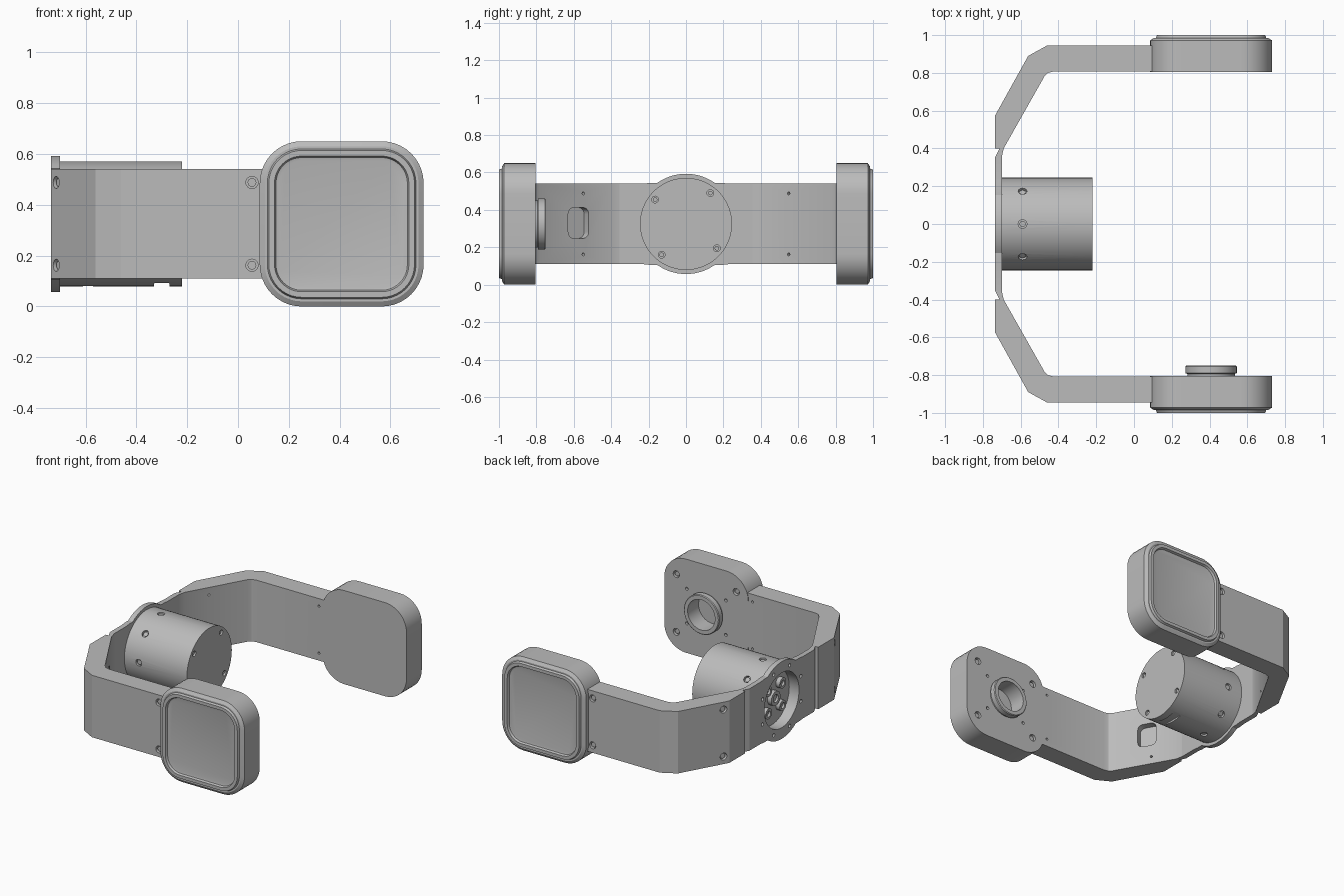
import bpy, bmesh
from math import sin, cos, pi, sqrt
from mathutils import Vector, Matrix

if "Cube" in bpy.data.objects:
    bpy.data.objects.remove(bpy.data.objects["Cube"], do_unlink=True)

GREY = (0.5, 0.5, 0.5, 1)
mat = bpy.data.materials.new("plain_grey")
mat.use_nodes = True
mat.diffuse_color = GREY
mat.node_tree.nodes["Principled BSDF"].inputs["Base Color"].default_value = GREY

ZC = 0.325                      # height of the common centre line
PAD_X = 0.408                   # centre of the end housings
X, Z = Vector((1, 0, 0)), Vector((0, 0, 1))


def cyl(bm, start, axis, r, depth, segs=24):
    """Closed cylinder growing from start along axis."""
    axis = Vector(axis).normalized()
    m = Matrix.Translation(Vector(start) + axis * depth / 2) @ Z.rotation_difference(axis).to_matrix().to_4x4()
    bmesh.ops.create_cone(bm, cap_ends=True, segments=segs, radius1=r, radius2=r, depth=depth, matrix=m)


def loft(bm, rings, caps=True):
    """Skin a list of equal-length closed loops; without caps the loops join up."""
    vs = [[bm.verts.new(p) for p in ring] for ring in rings]
    n = len(vs[0])
    pairs = list(zip(vs, vs[1:])) + ([] if caps else [(vs[-1], vs[0])])
    for a, b in pairs:
        for i in range(n):
            j = (i + 1) % n
            bm.faces.new((a[i], a[j], b[j], b[i]))
    if caps:
        bm.faces.new(vs[0])
        bm.faces.new(vs[-1])


def rounded_rect(w, h, r, steps=10):
    pts = []
    for q, (sx, sy) in enumerate(((1, 1), (-1, 1), (-1, -1), (1, -1))):
        for k in range(steps + 1):
            a = (q + k / steps) * pi / 2
            pts.append((sx * (w / 2 - r) + r * cos(a), sy * (h / 2 - r) + r * sin(a)))
    return pts


def make(name, bm):
    bmesh.ops.recalc_face_normals(bm, faces=bm.faces)
    me = bpy.data.meshes.new(name)
    bm.to_mesh(me)
    bm.free()
    ob = bpy.data.objects.new(name, me)
    me.materials.append(mat)
    bpy.context.collection.objects.link(ob)
    return ob


def cut(ob, bm):
    """Subtract the cutter mesh and bake the result."""
    cutter = make("cutter", bm)
    cutter.hide_render = True
    mod = ob.modifiers.new("holes", "BOOLEAN")
    mod.operation, mod.solver, mod.use_self, mod.object = "DIFFERENCE", "EXACT", True, cutter
    bpy.context.view_layer.update()
    dg = bpy.context.evaluated_depsgraph_get()
    me = bpy.data.meshes.new_from_object(ob.evaluated_get(dg))
    ob.modifiers.clear()
    ob.data = me
    bpy.data.objects.remove(cutter, do_unlink=True)


parts = []
SLOPE = Vector((0.175, 0.31, 0)).normalized()
corner_z = (ZC - 0.163, ZC + 0.163)

# Bent side arms, right (-y) and left (+y)
ARM = [(0.15, 0.945), (-0.46, 0.945), (-0.56, 0.89), (-0.735, 0.575), (-0.735, 0.4), (-0.712, 0.4),
       (-0.735, 0.355), (-0.7, 0.355), (-0.69, 0.4), (-0.475, 0.78), (-0.455, 0.8), (-0.425, 0.808), (0.15, 0.808)]
for s, side in ((-1, "right"), (1, "left")):
    bm = bmesh.new()
    loft(bm, [[(x, s * y, ZC + h) for x, y in ARM] for h in (-0.215, 0.215)])
    arm = make(side + "_arm", bm)
    holes, heads = bmesh.new(), bmesh.new()
    out = Vector((-SLOPE.y, s * SLOPE.x, 0))
    for z in corner_z:
        for p, n in ((Vector((-0.715, s * 0.61, z)), out), (Vector((0.055, s * 0.945, z)), Vector((0, s, 0)))):
            cyl(holes, p + n * 0.05, -n, 0.024, 0.075)
            cyl(holes, p, -n, 0.008, 0.2, 12)
            cyl(heads, p - n * 0.025, n, 0.017, 0.015)
    if s < 0:
        # Cable pocket on the inner slanted face
        run, c = Vector((SLOPE.x, -SLOPE.y, 0)), Vector((-0.591, -0.575, 0.33))
        loft(holes, [[c + run * u + Z * v + out * d for u, v in rounded_rect(0.126, 0.165, 0.035, 5)]
                     for d in (-0.03, 0.05)])
    cut(arm, holes)
    parts += [arm, make(side + "_arm_screws", heads)]

# Round back plate flaring into the arms
R = 0.268
top = [(0.355, 0.215), (0.23, 0.215), (0.195, 0.219)]
top += [(y, sqrt(R * R - y * y)) for y in (R * sin(a * pi / 36) for a in range(7, -8, -1))]
top += [(-y, h) for y, h in reversed(top[:3])]
outline = top + [(y, -h) for y, h in reversed(top)]
bm = bmesh.new()
loft(bm, [[(x, y, ZC + h) for y, h in outline] for x in (-0.735, -0.7)])
plate = make("back_plate", bm)
holes = bmesh.new()
cyl(holes, (-0.8, 0, ZC), X, 0.19, 0.2, 48)
for k in range(8):
    a = (k + 0.5) * pi / 4
    cyl(holes, (-0.75, 0.228 * cos(a), ZC + 0.228 * sin(a)), X, 0.012, 0.03, 12)
cut(plate, holes)
parts.append(plate)

# Motor drum with a rear bore, face holes, side holes and a slot below
bm = bmesh.new()
cyl(bm, (-0.7, 0, ZC), X, 0.246, 0.48, 72)
motor = make("motor_drum", bm)
holes, heads = bmesh.new(), bmesh.new()
cyl(holes, (-0.75, 0, ZC), X, 0.19, 0.09, 48)
for k in range(8):
    d = Vector((0, cos(k * pi / 4), sin(k * pi / 4)))
    p = Vector((-0.59, 0, ZC))
    cyl(holes, p + d * 0.23, d, 0.023, 0.05)
    cyl(heads, p + d * 0.22, d, 0.016, 0.018)
for y, z in ((-0.165, 0.13), (0.13, 0.165), (0.165, -0.13), (-0.13, -0.165)):
    cyl(holes, (-0.24, y, ZC + z), X, 0.018, 0.05)
    cyl(heads, (-0.25, y, ZC + z), X, 0.012, 0.022)
loft(holes, [[(-0.3 + u, y, 0.073 + v) for u, v in rounded_rect(0.06, 0.04, 0.004, 2)] for y in (-0.15, 0.15)])
cut(motor, holes)
parts += [motor, make("motor_screws", heads)]

# Hub seen through the plate: centre boss and four screw bosses
bm, holes = bmesh.new(), bmesh.new()
spots = [(0, 0, 0.05)] + [(0.11 * cos(a), 0.11 * sin(a), 0.036) for a in (k * pi / 2 + pi / 4 for k in range(4))]
for y, z, r in spots:
    cyl(bm, (-0.655, y, ZC + z), -X, r, 0.035)
    cyl(holes, (-0.675, y, ZC + z), -X, r * 0.55, 0.05)
hub = make("motor_hub", bm)
cut(hub, holes)
parts.append(hub)

# End housings with a stepped rim and a sunken outer panel: (y, inset)
RIM = ((0.805, 0), (0.972, 0), (0.985, 0.02), (0.985, 0.03), (1.0, 0.036), (1.0, 0.058), (0.985, 0.064), (0.982, 0.076))
for s, side in ((-1, "right"), (1, "left")):
    bm = bmesh.new()
    loft(bm, [[(PAD_X + u, s * y, ZC + v) for u, v in rounded_rect(0.645 - 2 * i, 0.65 - 2 * i, 0.165 - i)]
              for y, i in RIM])
    pad = make(side + "_housing", bm)
    if s < 0:
        holes, heads = bmesh.new(), bmesh.new()
        inward = Vector((0, 1, 0))
        cyl(holes, (PAD_X, -0.87, ZC), inward, 0.105, 0.2, 48)
        for sx in (-1, 1):
            for sz in (-1, 1):
                cyl(holes, (PAD_X + sx * 0.23, -0.825, ZC + sz * 0.2), inward, 0.024, 0.05)
                cyl(heads, (PAD_X + sx * 0.23, -0.83, ZC + sz * 0.2), inward, 0.016, 0.015)
                cyl(holes, (PAD_X + sx * 0.15, -0.825, ZC + sz * 0.12), inward, 0.011, 0.05, 12)
        cut(pad, holes)
        parts.append(make("right_housing_screws", heads))
    parts.append(pad)

# Bearing collar on the inside of the right housing
COLLAR = ((0.105, -0.83), (0.126, -0.83), (0.126, -0.793), (0.136, -0.79), (0.136, -0.755), (0.131, -0.75), (0.105, -0.75))
bm = bmesh.new()
loft(bm, [[(PAD_X + r * cos(k * pi / 24), y, ZC + r * sin(k * pi / 24)) for k in range(48)]
          for r, y in COLLAR], caps=False)
parts.append(make("bearing_collar", bm))

# Smooth shading with crisp edges
bpy.ops.object.select_all(action="DESELECT")
for ob in parts:
    ob.select_set(True)
bpy.context.view_layer.objects.active = parts[0]
bpy.ops.object.shade_smooth_by_angle(angle=pi / 9)
